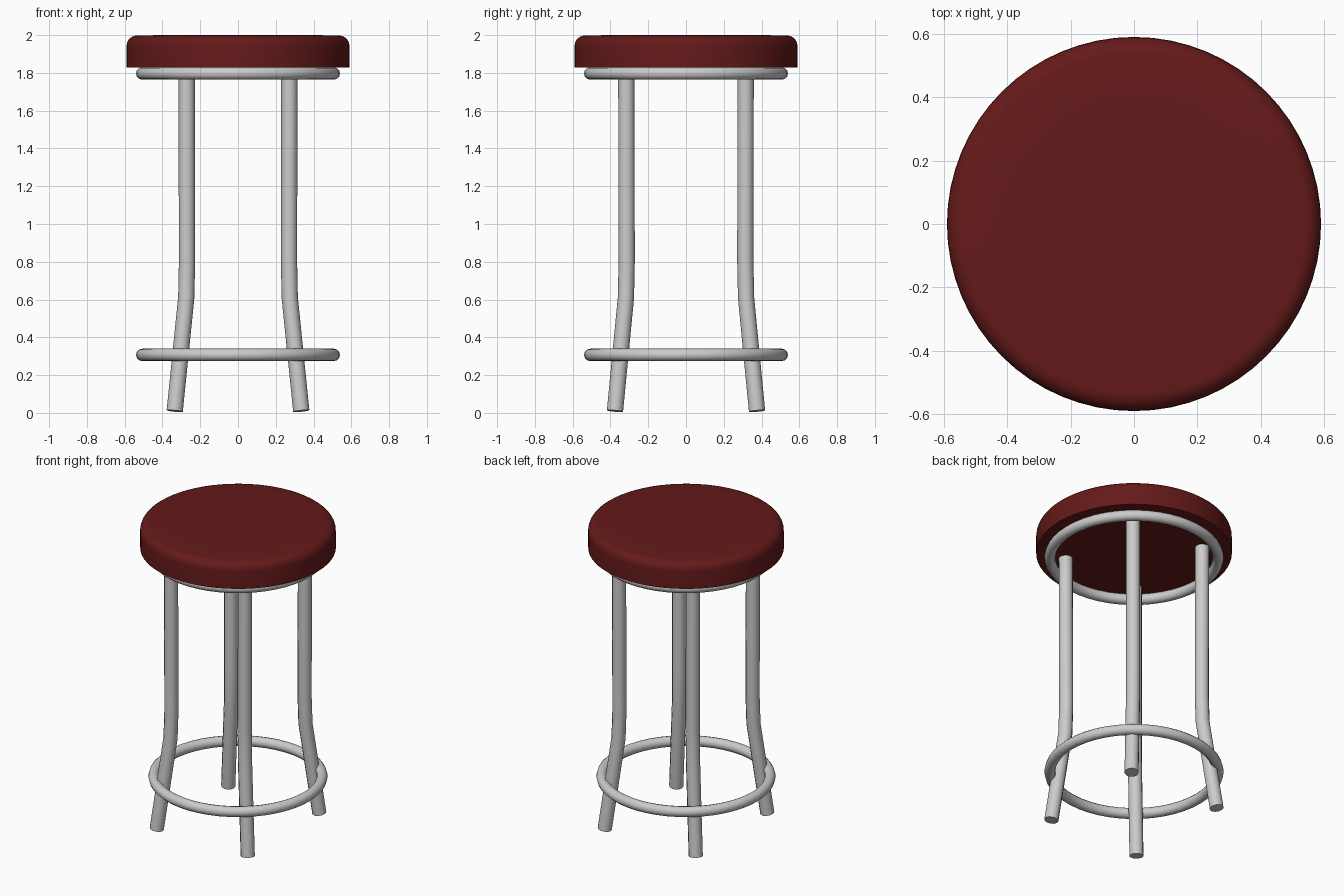
import bpy, bmesh, math
from mathutils import Vector

if "Cube" in bpy.data.objects:
    bpy.data.objects.remove(bpy.data.objects["Cube"])

SIDES = 12


def finish(name, bm, angle=40, material=None):
    bmesh.ops.recalc_face_normals(bm, faces=bm.faces)
    mesh = bpy.data.meshes.new(name)
    bm.to_mesh(mesh)
    bm.free()
    obj = bpy.data.objects.new(name, mesh)
    bpy.context.collection.objects.link(obj)
    if material:
        mesh.materials.append(material)
    bpy.ops.object.select_all(action='DESELECT')
    obj.select_set(True)
    bpy.context.view_layer.objects.active = obj
    bpy.ops.object.shade_smooth_by_angle(angle=math.radians(angle))
    return obj


def lathe(name, profile, steps, material=None):
    """Spin an (r, z) profile that starts and ends on a flat cap."""
    bm = bmesh.new()
    rings = [[bm.verts.new((r * math.cos(a), r * math.sin(a), z))
              for a in (2 * math.pi * i / steps for i in range(steps))]
             for r, z in profile]
    for a, b in zip(rings, rings[1:]):
        for i in range(steps):
            j = (i + 1) % steps
            bm.faces.new((a[i], a[j], b[j], b[i]))
    bm.faces.new(rings[0])
    bm.faces.new(rings[-1])
    return finish(name, bm, material=material)


def tube(name, points, radius):
    """Sweep a round section along a path, with flat capped ends."""
    bm = bmesh.new()
    pts = [Vector(p) for p in points]
    rings = []
    for k, p in enumerate(pts):
        d = (pts[min(k + 1, len(pts) - 1)] - pts[max(k - 1, 0)]).normalized()
        u = Vector((0, 1, 0)).cross(d).normalized()
        v = d.cross(u)
        rings.append([bm.verts.new(p + radius * (u * math.cos(a) + v * math.sin(a)))
                      for a in (2 * math.pi * i / SIDES for i in range(SIDES))])
    for a, b in zip(rings, rings[1:]):
        for i in range(SIDES):
            j = (i + 1) % SIDES
            bm.faces.new((a[i], a[j], b[j], b[i]))
    bm.faces.new(rings[0])
    bm.faces.new(rings[-1])
    return finish(name, bm)


def ring(name, z):
    bpy.ops.mesh.primitive_torus_add(major_radius=0.507, minor_radius=0.033,
                                     major_segments=48, minor_segments=SIDES,
                                     location=(0, 0, z))
    bpy.context.object.name = name
    bpy.ops.object.shade_smooth_by_angle(angle=math.radians(40))


# Padded seat with a rounded upper edge
red = bpy.data.materials.new("dark_red")
red.diffuse_color = (0.13, 0.01, 0.01, 1)
red.use_nodes = True
red.node_tree.nodes["Principled BSDF"].inputs["Base Color"].default_value = red.diffuse_color
R, B = 0.59, 0.055
profile = [(R, 1.828), (R, 1.94)]
profile += [(R - B + B * math.cos(t), 1.943 + B * math.sin(t))
            for t in (math.pi / 2 * i / 6 for i in range(1, 7))]
profile += [(0.40, 2.0)]
lathe("seat", profile, 64, red)

# Ring under the seat and foot ring
ring("seat_ring", 1.797)
ring("foot_ring", 0.307)

# Four legs, straight above and splayed outwards below the bend
for sx, side in ((-1, "left"), (1, "right")):
    for sy, end in ((-1, "front"), (1, "back")):
        path = [(0.272, 0.316, 1.83), (0.270, 0.314, 0.80),
                (0.274, 0.318, 0.61), (0.335, 0.376, 0.01)]
        tube(f"{end}_{side}_leg", [(sx * x, sy * y, z) for x, y, z in path], 0.043)
